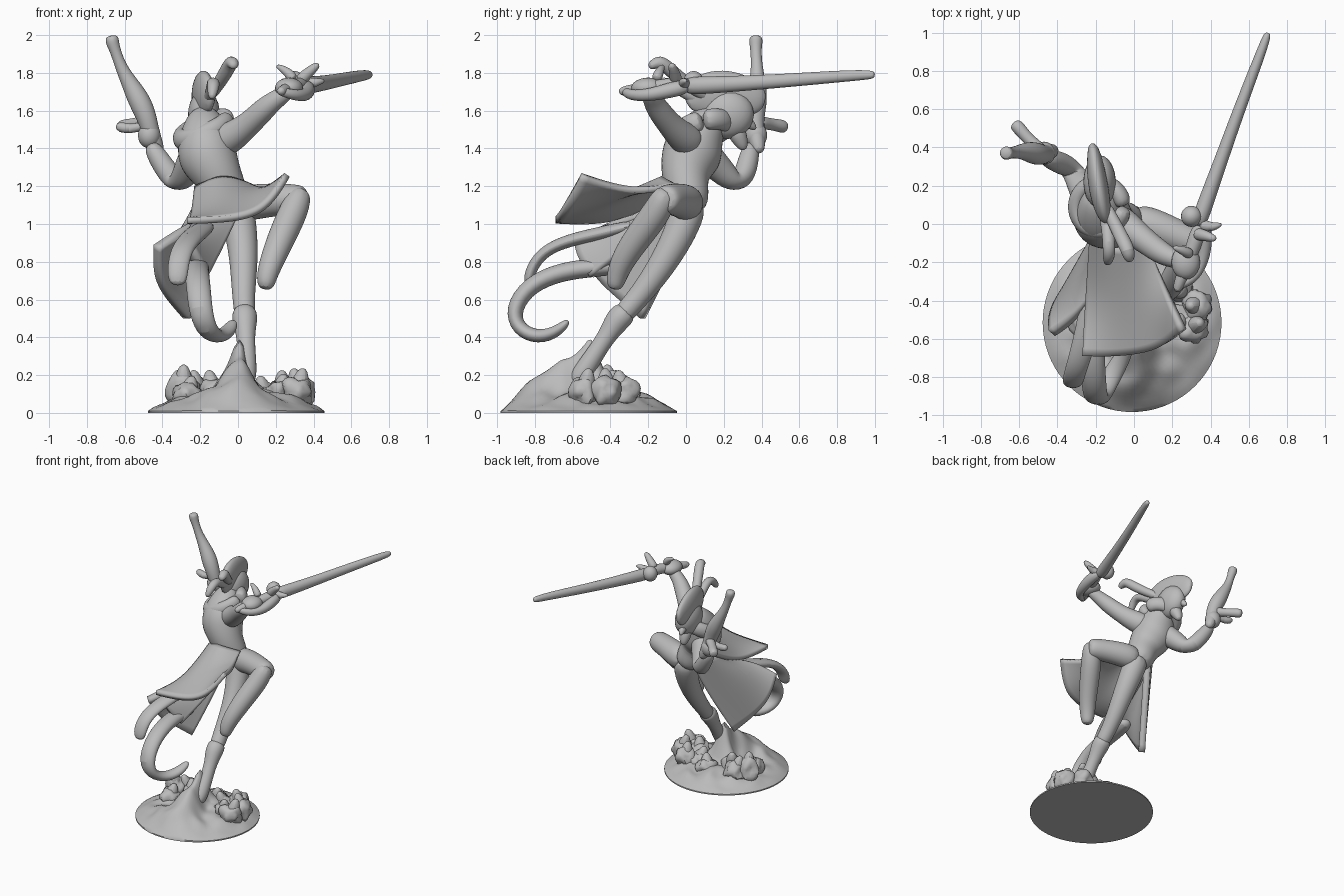
import bpy
import bmesh
import math
import random
from mathutils import Vector, noise

random.seed(4)
default_cube = bpy.data.objects.get("Cube")
if default_cube:
    bpy.data.objects.remove(default_cube)

grey = bpy.data.materials.new("plain grey")
grey.use_nodes = True
tone = (.5, .5, .5, 1)
grey.diffuse_color = tone
grey.node_tree.nodes["Principled BSDF"].inputs["Base Color"].default_value = tone


def finish(name, bm, subdivisions=0, thickness=0):
    """Turn a bmesh into a smooth grey object with optional modifiers."""
    bmesh.ops.recalc_face_normals(bm, faces=bm.faces)
    mesh = bpy.data.meshes.new(name)
    bm.to_mesh(mesh)
    bm.free()
    mesh.materials.append(grey)
    for polygon in mesh.polygons:
        polygon.use_smooth = True
    mesh.set_sharp_from_angle(angle=math.radians(50))
    obj = bpy.data.objects.new(name, mesh)
    bpy.context.collection.objects.link(obj)
    if subdivisions:
        subsurf = obj.modifiers.new("Smooth", 'SUBSURF')
        subsurf.levels = subsurf.render_levels = subdivisions
        subsurf.boundary_smooth = 'PRESERVE_CORNERS'
    if thickness:
        solid = obj.modifiers.new("Thickness", 'SOLIDIFY')
        solid.thickness = thickness
        solid.offset = 0
    return obj


def tube(name, points, side=(1, 0, 0), width=1, depth=1, sides=10):
    """Loft rings along (x, y, z, radius); width runs along the side vector."""
    bm = bmesh.new()
    centres = [Vector(p[:3]) for p in points]
    rings = []
    for i, point in enumerate(points):
        before = centres[max(i - 1, 0)]
        after = centres[min(i + 1, len(points) - 1)]
        tangent = (after - before).normalized()
        across = Vector(side)
        across = (across - tangent * across.dot(tangent)).normalized()
        outward = tangent.cross(across)
        ring = []
        for k in range(sides):
            angle = math.tau * k / sides
            offset = across * math.cos(angle) * width + outward * math.sin(angle) * depth
            ring.append(bm.verts.new(centres[i] + offset * point[3]))
        rings.append(ring)
    for low, high in zip(rings, rings[1:]):
        for k in range(sides):
            n = (k + 1) % sides
            bm.faces.new((low[k], low[n], high[n], high[k]))
    bm.faces.new(rings[0])
    bm.faces.new(rings[-1])
    return finish(name, bm, 2)


def sheet(name, rows, thickness=.03):
    """Draped cloth from a coarse grid of points."""
    bm = bmesh.new()
    grid = [[bm.verts.new(p) for p in row] for row in rows]
    for upper, lower in zip(grid, grid[1:]):
        for k in range(len(upper) - 1):
            bm.faces.new((upper[k], upper[k + 1], lower[k + 1], lower[k]))
    return finish(name, bm, 3, thickness)


def ball(name, centre, size, roughness=0):
    """Rounded lump, optionally roughened into rock."""
    bm = bmesh.new()
    bmesh.ops.create_icosphere(bm, subdivisions=3, radius=1)
    for v in bm.verts:
        bump = 1 + roughness * noise.noise(v.co * 1.5 + Vector(centre) * 9)
        v.co = Vector(centre) + Vector(c * s * bump for c, s in zip(v.co, size))
    return finish(name, bm)


# Round base with a ridge that climbs to the foot
middle = Vector((-.01, -.515, 0))
radius = .467


def ground_height(x, y, reach):
    dome = .01 + .1 * (1 - reach ** 3)
    climb = max(0, min(1, (y + .97) / .45))
    if y > -.5:
        climb = max(0, 1 - (y + .5) / .13)
    spread = (.08 if x < .01 else .05) + .1 * (1 - climb)
    ridge = .25 * climb * math.exp(-((x - .01) / spread) ** 2)
    rough = noise.noise(Vector((x, y, 0)) * 9) * .04 * (1 - reach ** 4)
    return dome + ridge + rough


bm = bmesh.new()
segments, steps = 72, 24
rings = []
for step in range(1, steps + 1):
    reach = step / steps
    ring = []
    for k in range(segments):
        angle = math.tau * k / segments
        x = middle.x + radius * reach * math.cos(angle)
        y = middle.y + radius * reach * math.sin(angle)
        ring.append(bm.verts.new((x, y, ground_height(x, y, reach))))
    rings.append(ring)
rings.append([bm.verts.new((v.co.x, v.co.y, 0)) for v in rings[-1]])
for inner, outer in zip(rings, rings[1:]):
    for k in range(segments):
        n = (k + 1) % segments
        bm.faces.new((inner[k], inner[n], outer[n], outer[k]))
bm.faces.new(rings[0])
bm.faces.new(rings[-1])
finish("base", bm)

# Craggy rocks on both sides of the foot
for x, y, top in ((.14, -.38, .17), (.24, -.33, .2), (.33, -.42, .21), (.31, -.54, .21),
                  (.22, -.5, .18), (-.29, -.4, .23), (-.21, -.34, .2), (-.13, -.42, .2),
                  (-.27, -.51, .17), (.03, -.32, .16)):
    ball("rock", (x, y, top * .53), (.08, .08, top * .41), .4)
    dx, dy = random.uniform(-.03, .03), random.uniform(-.03, .03)
    tube("rock_spike", [(x, y, .1, .065), (x + dx, y + dy, top - .03, .055),
                        (x + dx * 1.5, y + dy * 1.5, top + .03, .02)], sides=6)

# Legs
tube("standing_leg", [(-.02, .03, 1.14, .1), (.01, -.01, 1, .095), (.03, -.09, .84, .082),
                      (.03, -.19, .69, .07), (.03, -.28, .58, .06), (.04, -.36, .49, .06)])
tube("standing_boot", [(.035, -.3, .55, .065), (.035, -.36, .5, .075), (.04, -.41, .42, .052),
                       (.045, -.47, .33, .05), (.045, -.54, .22, .06), (.04, -.6, .14, .05)])
tube("raised_thigh", [(-.02, .02, 1.1, .1), (.1, -.01, 1.12, .1), (.22, -.06, 1.13, .09),
                      (.32, -.1, 1.13, .085), (.36, -.12, 1.13, .065)], side=(0, 1, 0))
tube("raised_shin", [(.34, -.1, 1.19, .06), (.3, -.14, 1.08, .083), (.24, -.24, .95, .08),
                     (.185, -.33, .82, .07), (.15, -.37, .72, .058), (.145, -.38, .65, .042)])

# Torso, collar and neck
tube("torso", [(-.02, .02, 1.06, .1), (-.06, .01, 1.16, .12), (-.1, -.01, 1.25, .13),
               (-.16, .02, 1.34, .17), (-.17, .05, 1.43, .165), (-.18, .1, 1.52, .12),
               (-.18, .17, 1.6, .07)])
tube("collar", [(-.18 + .125 * math.cos(a), .09 + .13 * math.sin(a),
                 1.5 + .05 * math.cos(a) + .03 * math.sin(a), .05)
                for a in (math.tau * k / 12 for k in range(13))], side=(0, 0, 1), width=1.2)

# Head, beak nose and crest
ball("head", (-.18, .22, 1.58), (.085, .14, .13))
tube("nose", [(-.19, .28, 1.57, .045), (-.2, .34, 1.53, .03), (-.21, .37, 1.5, .012)])
tube("chin", [(-.18, .25, 1.52, .06), (-.19, .29, 1.44, .045), (-.19, .31, 1.39, .02)])
tube("crest", [(-.14, 0, 1.64, .05), (-.16, .06, 1.68, .11), (-.18, .16, 1.69, .14),
               (-.2, .28, 1.68, .13), (-.21, .38, 1.66, .09), (-.22, .42, 1.65, .04)],
     side=(0, 0, 1), depth=.4)
tube("tall_plume", [(-.16, .12, 1.66, .03), (-.11, .02, 1.73, .035), (-.06, -.08, 1.81, .04),
                    (-.03, -.14, 1.87, .04), (-.02, -.2, 1.83, .025)])
tube("low_plume", [(-.17, .12, 1.63, .03), (-.14, 0, 1.69, .035), (-.13, -.1, 1.76, .035),
                   (-.13, -.17, 1.73, .035), (-.14, -.21, 1.66, .02)])

# Sword arm, hand and basket guard
tube("sword_arm", [(-.12, .04, 1.42, .1), (-.03, -.02, 1.46, .088), (.06, -.09, 1.53, .068),
                   (.14, -.15, 1.61, .066), (.2, -.18, 1.66, .052), (.28, -.2, 1.71, .045)])
ball("sword_hand", (.27, -.2, 1.72), (.075, .09, .055))
ball("guard_knob", (.3, .04, 1.75), (.055, .055, .06))
tube("grip", [(.22, -.36, 1.7, .025), (.25, -.27, 1.71, .035), (.31, -.12, 1.73, .04),
              (.35, 0, 1.74, .05)])
tube("guard_bow", [(.2, -.33, 1.71, .025), (.3, -.3, 1.68, .03), (.36, -.2, 1.68, .035),
                   (.37, -.08, 1.71, .045), (.36, .02, 1.73, .04)])
tube("guard_horn", [(.32, -.05, 1.75, .04), (.37, -.06, 1.8, .03), (.43, -.08, 1.85, .02)])
tube("guard_spike", [(.34, 0, 1.74, .045), (.41, -.02, 1.75, .03), (.46, 0, 1.76, .012)])
tube("finger_spike", [(.3, -.16, 1.76, .035), (.26, -.14, 1.81, .025), (.2, -.12, 1.84, .012)])
tube("blade", [(.33, -.02, 1.73, .05), (.37, .1, 1.735, .05), (.45, .32, 1.745, .042),
               (.55, .6, 1.765, .037), (.65, .86, 1.785, .032), (.69, .97, 1.79, .026),
               (.7, 1, 1.79, .018)], side=(0, 0, 1), depth=.9)

# Pistol arm and pistol
tube("pistol_arm", [(-.2, .07, 1.4, .1), (-.26, .16, 1.31, .08), (-.3, .25, 1.22, .068),
                    (-.34, .3, 1.23, .065), (-.41, .33, 1.33, .06), (-.47, .35, 1.43, .045)])
ball("pistol_hand", (-.47, .37, 1.47), (.06, .06, .07))
tube("pistol", [(-.41, .39, 1.37, .035), (-.46, .37, 1.47, .05), (-.48, .36, 1.56, .055),
                (-.52, .37, 1.65, .065), (-.57, .38, 1.74, .048), (-.62, .375, 1.83, .032),
                (-.65, .37, 1.92, .03), (-.665, .37, 1.96, .038), (-.67, .37, 2, .036)])
tube("pistol_lock", [(-.47, .37, 1.54, .045), (-.55, .44, 1.53, .03), (-.6, .5, 1.52, .038),
                     (-.63, .53, 1.51, .033)])
tube("pistol_hammer", [(-.5, .37, 1.52, .04), (-.57, .37, 1.5, .035), (-.65, .39, 1.52, .03)])

# Wind-blown coat skirt and side panel
sheet("coat_skirt", [
    [(-.22, -.04, 1.19), (-.13, -.12, 1.24), (-.03, -.13, 1.24), (.06, -.06, 1.2)],
    [(-.24, -.36, 1), (-.12, -.38, 1.12), (.02, -.36, 1.14), (.14, -.28, 1.16)],
    [(-.27, -.69, 1.02), (-.1, -.69, 1.02), (.14, -.66, 1.05), (.26, -.55, 1.26)]], .035)
sheet("coat_panel", [
    [(-.08, .07, 1.18), (-.19, -.02, 1.17), (-.2, -.15, 1.1), (-.14, -.25, 1.03)],
    [(-.14, -.03, .9), (-.28, -.18, .9), (-.33, -.35, .93), (-.28, -.48, .97)],
    [(-.27, -.23, .5), (-.34, -.32, .58), (-.43, -.46, .7), (-.43, -.57, .88)]], .05)
sheet("coat_lining", [
    [(-.18, -.1, 1.1), (-.08, -.14, 1.08), (.0, -.1, 1.06)],
    [(-.26, -.36, .98), (-.17, -.34, .95), (-.08, -.27, .9)],
    [(-.29, -.59, .94), (-.24, -.58, .84), (-.18, -.5, .72)]], .05)

# Trailing ribbons
tube("short_ribbon", [(-.16, -.25, 1, .06), (-.22, -.45, .95, .07), (-.26, -.62, .915, .065),
                      (-.3, -.75, .86, .06), (-.32, -.82, .77, .06), (-.32, -.84, .67, .05)],
     depth=.55)
tube("curled_ribbon", [(-.2, -.3, .78, .06), (-.22, -.48, .77, .07), (-.22, -.66, .75, .07),
                       (-.21, -.83, .68, .068), (-.2, -.92, .55, .068), (-.17, -.89, .44, .06),
                       (-.11, -.78, .395, .055), (-.05, -.68, .43, .045), (-.02, -.62, .49, .025)],
     depth=.75)
